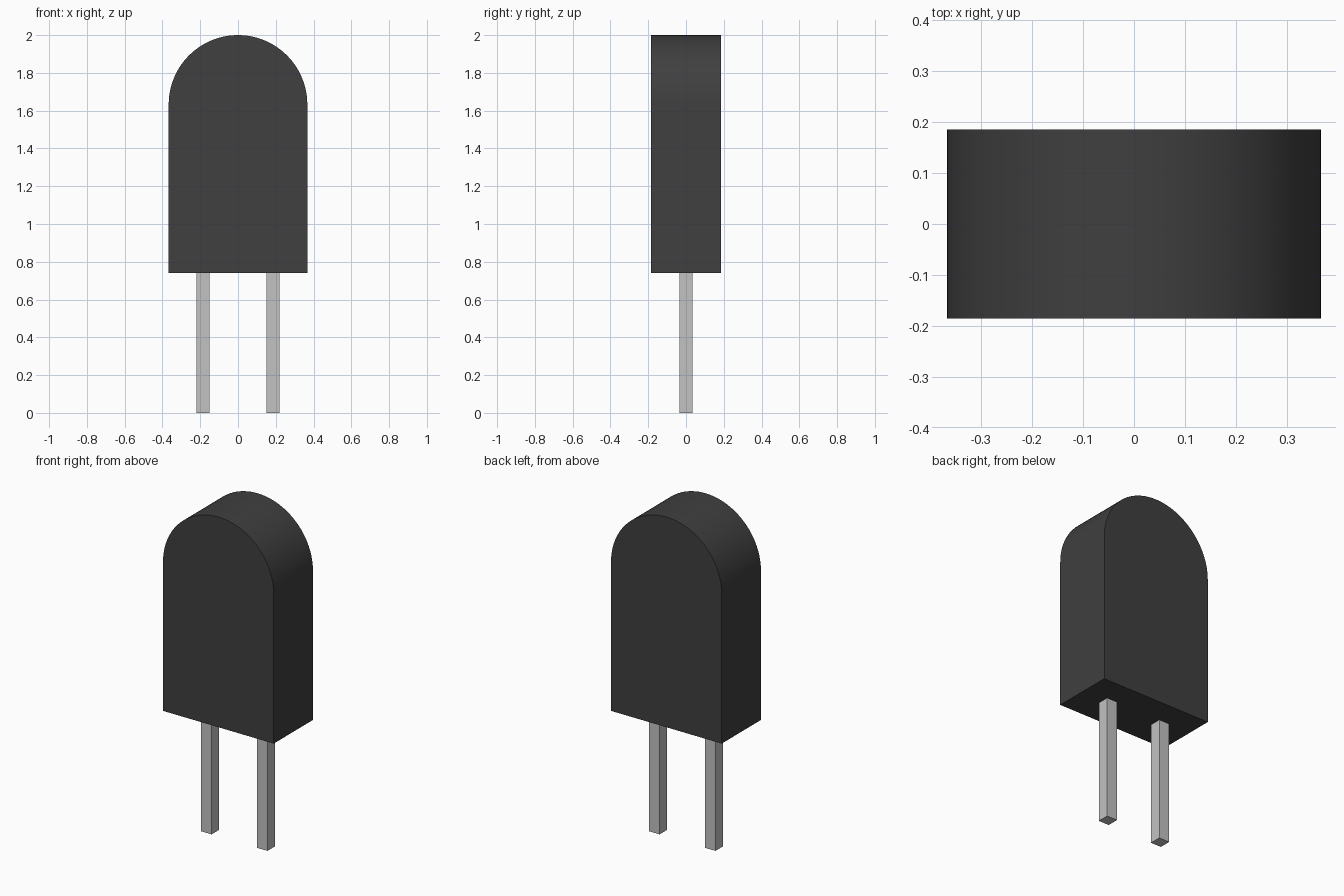
import bpy
import bmesh
from math import pi, sin, cos, radians

default = bpy.data.objects.get("Cube")
if default:
    bpy.data.objects.remove(default, do_unlink=True)

HALF_W, HALF_D = 0.367, 0.186    # body half width (also the dome radius) and half depth
BODY_Z, TOP_Z = 0.74, 2.0
LEG_X, LEG_W = 0.185, 0.07
ARC_STEPS = 48


def material(name, grey):
    mat = bpy.data.materials.new(name)
    mat.use_nodes = True
    colour = (grey, grey, grey, 1)
    mat.diffuse_color = colour
    mat.node_tree.nodes["Principled BSDF"].inputs["Base Color"].default_value = colour
    return mat


def extrude_profile(name, points, vector, mat):
    """Make a closed prism from a flat outline."""
    bm = bmesh.new()
    face = bm.faces.new([bm.verts.new(p) for p in points])
    result = bmesh.ops.extrude_face_region(bm, geom=[face])
    moved = [g for g in result["geom"] if isinstance(g, bmesh.types.BMVert)]
    bmesh.ops.translate(bm, verts=moved, vec=vector)
    bmesh.ops.recalc_face_normals(bm, faces=bm.faces)
    mesh = bpy.data.meshes.new(name)
    bm.to_mesh(mesh)
    bm.free()
    mesh.materials.append(mat)
    obj = bpy.data.objects.new(name, mesh)
    bpy.context.collection.objects.link(obj)
    return obj


plastic = material("dark grey plastic", 0.05)
metal = material("light grey metal", 0.54)

# Body: straight sides below a half-round top
outline = [(-HALF_W, -HALF_D, BODY_Z), (HALF_W, -HALF_D, BODY_Z)]
for i in range(ARC_STEPS + 1):
    a = pi * i / ARC_STEPS
    outline.append((HALF_W * cos(a), -HALF_D, TOP_Z - HALF_W + HALF_W * sin(a)))
body = extrude_profile("body", outline, (0, 2 * HALF_D, 0), plastic)

bpy.ops.object.select_all(action="DESELECT")
body.select_set(True)
bpy.context.view_layer.objects.active = body
bpy.ops.object.shade_smooth_by_angle(angle=radians(30))

# Legs: square pins running a little way into the body
h = LEG_W / 2
for name, x in (("left_leg", LEG_X), ("right_leg", -LEG_X)):
    square = [(x - h, -h, 0), (x + h, -h, 0), (x + h, h, 0), (x - h, h, 0)]
    extrude_profile(name, square, (0, 0, BODY_Z + 0.02), metal)
